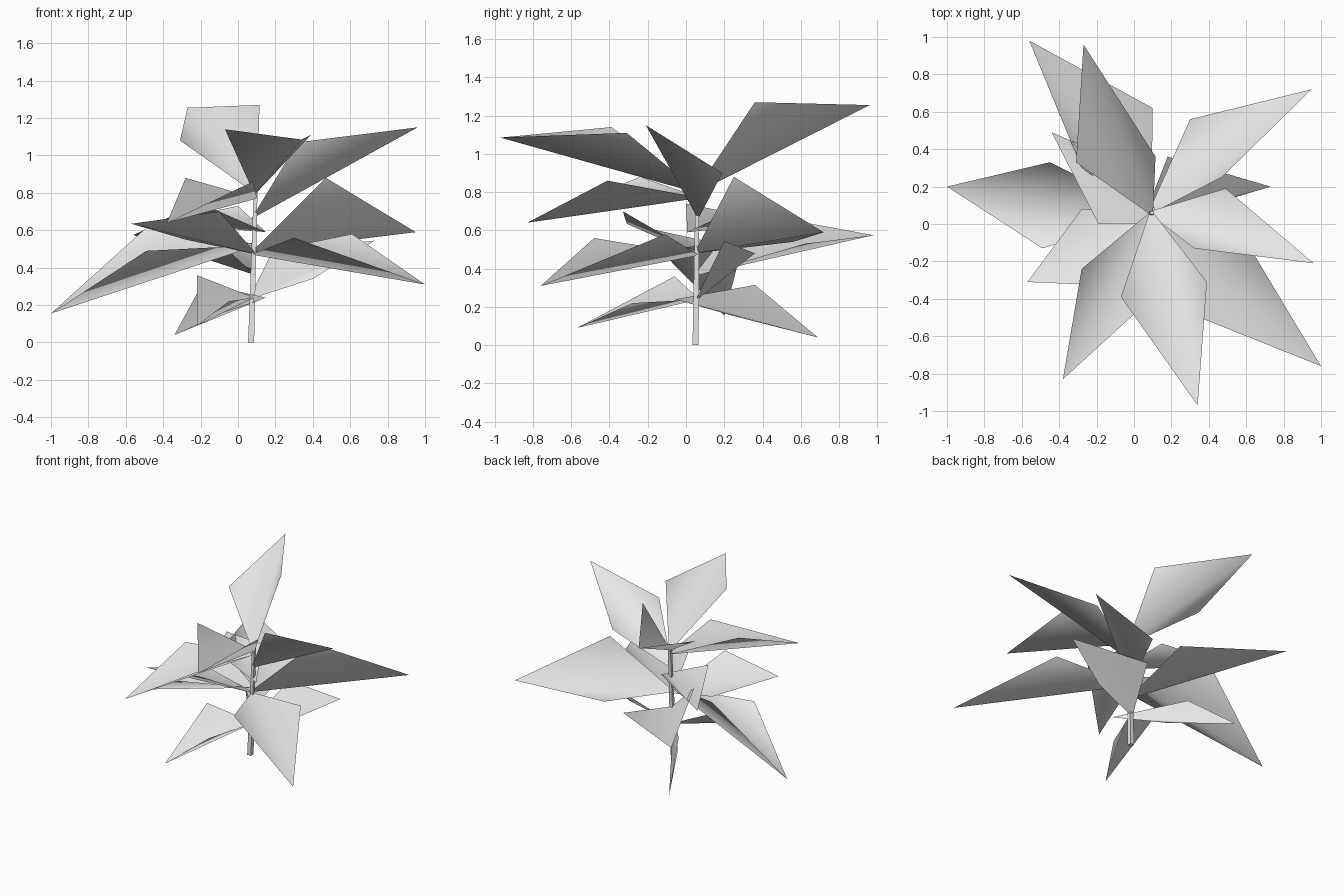
import bpy
import bmesh
from mathutils import Vector

cube = bpy.data.objects.get("Cube")
if cube:
    bpy.data.objects.remove(cube, do_unlink=True)


def make_material(name, color):
    mat = bpy.data.materials.new(name)
    mat.use_nodes = True
    mat.diffuse_color = color
    mat.node_tree.nodes["Principled BSDF"].inputs["Base Color"].default_value = color
    return mat


PLANT_GREY = make_material("plain grey", (0.8, 0.8, 0.8, 1))
STEM_BOTTOM = Vector((0.07, 0.05, 0))
STEM_TOP = Vector((0.095, 0.06, 0.84))


def finish(bm, name, smooth):
    mesh = bpy.data.meshes.new(name)
    for face in bm.faces:
        face.smooth = smooth
    bm.to_mesh(mesh)
    bm.free()
    mesh.materials.append(PLANT_GREY)
    obj = bpy.data.objects.new(name, mesh)
    bpy.context.collection.objects.link(obj)
    return obj


def stem_point(z):
    return STEM_BOTTOM.lerp(STEM_TOP, z / STEM_TOP.z)


def leaf(name, base_z, tip, side_a, side_b, overshoot=0.02):
    """Diamond leaf of two triangles folded along its midrib, rooted in the stem."""
    tip = Vector(tip)
    root = stem_point(base_z)
    outward = Vector((tip.x - root.x, tip.y - root.y, 0)).normalized()
    root = root - outward * overshoot
    bm = bmesh.new()
    base, end, first, second = [bm.verts.new(p) for p in (root, tip, side_a, side_b)]
    faces = [bm.faces.new((base, first, end)), bm.faces.new((base, end, second))]
    bm.normal_update()
    # upper side of the leaf faces the sky
    if sum(face.normal.z for face in faces) < 0:
        bmesh.ops.reverse_faces(bm, faces=faces)
    return finish(bm, name, True)


# Stem: slim, slightly leaning square rod
bm = bmesh.new()
bmesh.ops.create_cube(bm, size=1)
for vert in bm.verts:
    centre = STEM_TOP if vert.co.z > 0 else STEM_BOTTOM
    width = 0.02 if vert.co.z > 0 else 0.032
    vert.co = centre + Vector((vert.co.x * width, vert.co.y * width, 0))
finish(bm, "stem", False)

# Crown leaves
leaf("crown_leaf_back", 0.79, (-0.27, 0.96, 1.255), (0.115, 0.36, 1.27), (-0.31, 0.33, 1.08))
leaf("crown_leaf_front", 0.79, (0.34, -0.97, 1.085), (0.39, -0.31, 1.11), (-0.07, -0.39, 1.14))
leaf("crown_leaf_left", 0.66, (0.96, -0.21, 1.15), (0.49, 0.19, 0.9), (0.32, -0.13, 1.07))

# Upper leaves
leaf("upper_leaf_front", 0.77, (-0.38, -0.83, 0.64), (-0.28, -0.24, 0.88), (0.08, -0.41, 0.86))
leaf("upper_leaf_back_right", 0.59, (-0.44, 0.49, 0.64), (-0.19, 0, 0.74), (0, 0.3, 0.73), 0.08)

# Middle leaves
leaf("middle_leaf_back_left", 0.48, (0.95, 0.72, 0.59), (0.47, 0.25, 0.88), (0.3, 0.56, 0.54))
leaf("middle_leaf_right", 0.52, (-1, 0.2, 0.155), (-0.45, 0.33, 0.65), (-0.49, -0.13, 0.49))
leaf("middle_leaf_front_left", 0.47, (1, -0.76, 0.31), (0.3, -0.48, 0.56), (0.61, -0.11, 0.58))
leaf("middle_leaf_front_right", 0.47, (-0.57, -0.31, 0.635), (-0.28, 0.08, 0.55), (-0.1, -0.33, 0.7))
leaf("middle_leaf_back", 0.36, (-0.56, 0.98, 0.575), (0.1, 0.62, 0.53), (-0.28, 0.3, 0.7))

# Lower leaves
leaf("lower_leaf_left", 0.23, (0.73, 0.2, 0.545), (0.18, 0.36, 0.48), (0.4, 0.1, 0.34))
leaf("lower_leaf_back", 0.24, (-0.34, 0.69, 0.04), (-0.19, 0.36, 0.315), (-0.1, 0.24, 0.155), 0.13)
leaf("lower_leaf_front", 0.24, (-0.22, -0.57, 0.09), (-0.22, -0.06, 0.36), (-0.05, -0.28, 0.22))
